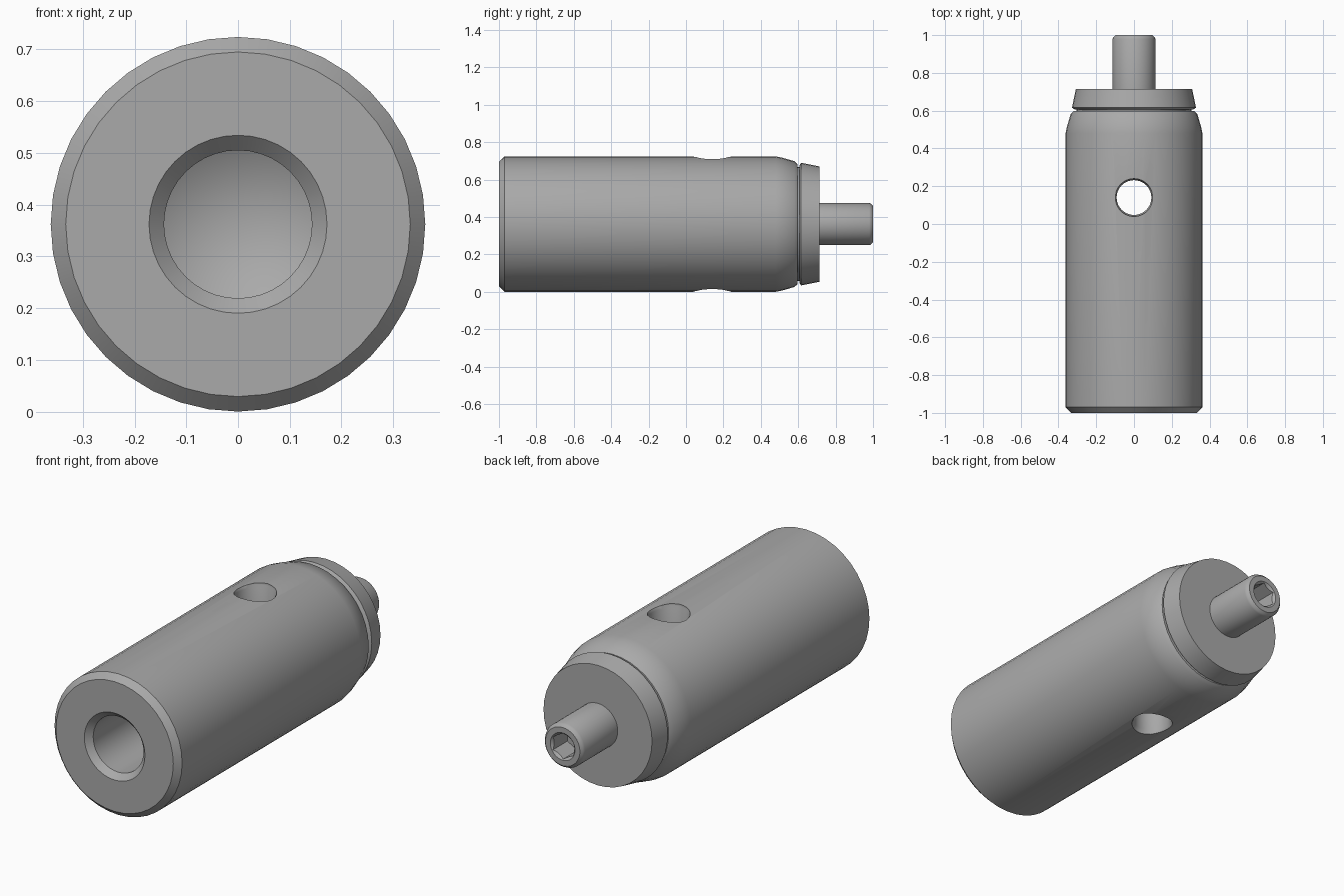
import bpy, bmesh, math
from mathutils import Matrix, Vector

if "Cube" in bpy.data.objects:
    bpy.data.objects.remove(bpy.data.objects["Cube"])

R = 0.362
CENTRE = Vector((0, 0, R))

steel = bpy.data.materials.new("grey steel")
steel.use_nodes = True
GREY = (0.4, 0.4, 0.4, 1)
steel.diffuse_color = GREY
steel.node_tree.nodes["Principled BSDF"].inputs["Base Color"].default_value = GREY


def lathe(name, profile, sides=40, upright=False, turn=0.0):
    """Revolve (radius, position) points about the y axis, or about z if upright."""
    bm = bmesh.new()
    rings = []
    for r, t in profile:
        if r == 0:
            rings.append([bm.verts.new((0, 0, t))] * sides)
            continue
        angles = [math.tau * i / sides + turn for i in range(sides)]
        rings.append([bm.verts.new((r * math.cos(a), r * math.sin(a), t)) for a in angles])
    for low, high in zip(rings, rings[1:]):
        for i in range(sides):
            j = (i + 1) % sides
            bm.faces.new(dict.fromkeys((low[i], low[j], high[j], high[i])))
    # close flat ends
    for ring, (r, t) in ((rings[0], profile[0]), (rings[-1], profile[-1])):
        if r > 0:
            bm.faces.new(ring)
    bmesh.ops.recalc_face_normals(bm, faces=bm.faces[:])
    if not upright:
        bm.transform(Matrix.Rotation(-math.pi / 2, 4, "X"))
    mesh = bpy.data.meshes.new(name)
    bm.to_mesh(mesh)
    bm.free()
    mesh.materials.append(steel)
    obj = bpy.data.objects.new(name, mesh)
    obj.location = CENTRE
    bpy.context.collection.objects.link(obj)
    return obj


def cut(target, cutter):
    mod = target.modifiers.new("cut", "BOOLEAN")
    mod.operation = "DIFFERENCE"
    mod.solver = "EXACT"
    mod.object = cutter
    bpy.context.view_layer.objects.active = target
    with bpy.context.temp_override(object=target, active_object=target):
        bpy.ops.object.modifier_apply(modifier=mod.name)
    bpy.data.objects.remove(cutter)


def smooth(obj):
    bpy.ops.object.select_all(action="DESELECT")
    obj.select_set(True)
    bpy.context.view_layer.objects.active = obj
    bpy.ops.object.shade_smooth_by_angle(angle=math.radians(30))


# main barrel with the blind, drill-pointed bore in its front end
body = lathe("barrel", [
    (0, -0.34), (0.143, -0.42), (0.143, -0.97), (0.172, -1), (0.333, -1),
    (R, -0.97), (R, 0.48), (0.355, 0.515), (0.336, 0.58), (0.32, 0.597),
    (0.29, 0.597), (0, 0.597)])

# cross hole through the barrel, with a slight flare at both mouths
flare = [(0.1, 0.5), (0.1, 0.35), (0.092, 0.335)]
cross = lathe("cross_hole_cutter",
              [(r, -t) for r, t in flare] + flare[::-1], upright=True)
cross.location.y = 0.14
cut(body, cross)

# tapered end collar, set off by a narrow groove
groove = lathe("groove_neck", [(0.305, 0.59), (0.305, 0.62)])
collar = lathe("end_collar", [(0.315, 0.607), (0.328, 0.616), (0.308, 0.715)])

# end pin with a countersunk hexagon socket
pin = lathe("end_pin", [(0.113, 0.7), (0.113, 0.98), (0.108, 0.99), (0.098, 1)])
cut(pin, lathe("hex_cutter", [(0.066, 0.88), (0.066, 1.05)], 6, turn=math.pi / 6))
cut(pin, lathe("countersink_cutter", [(0.055, 0.985), (0.07, 1), (0.07, 1.05)]))

for part in (body, groove, collar, pin):
    smooth(part)
